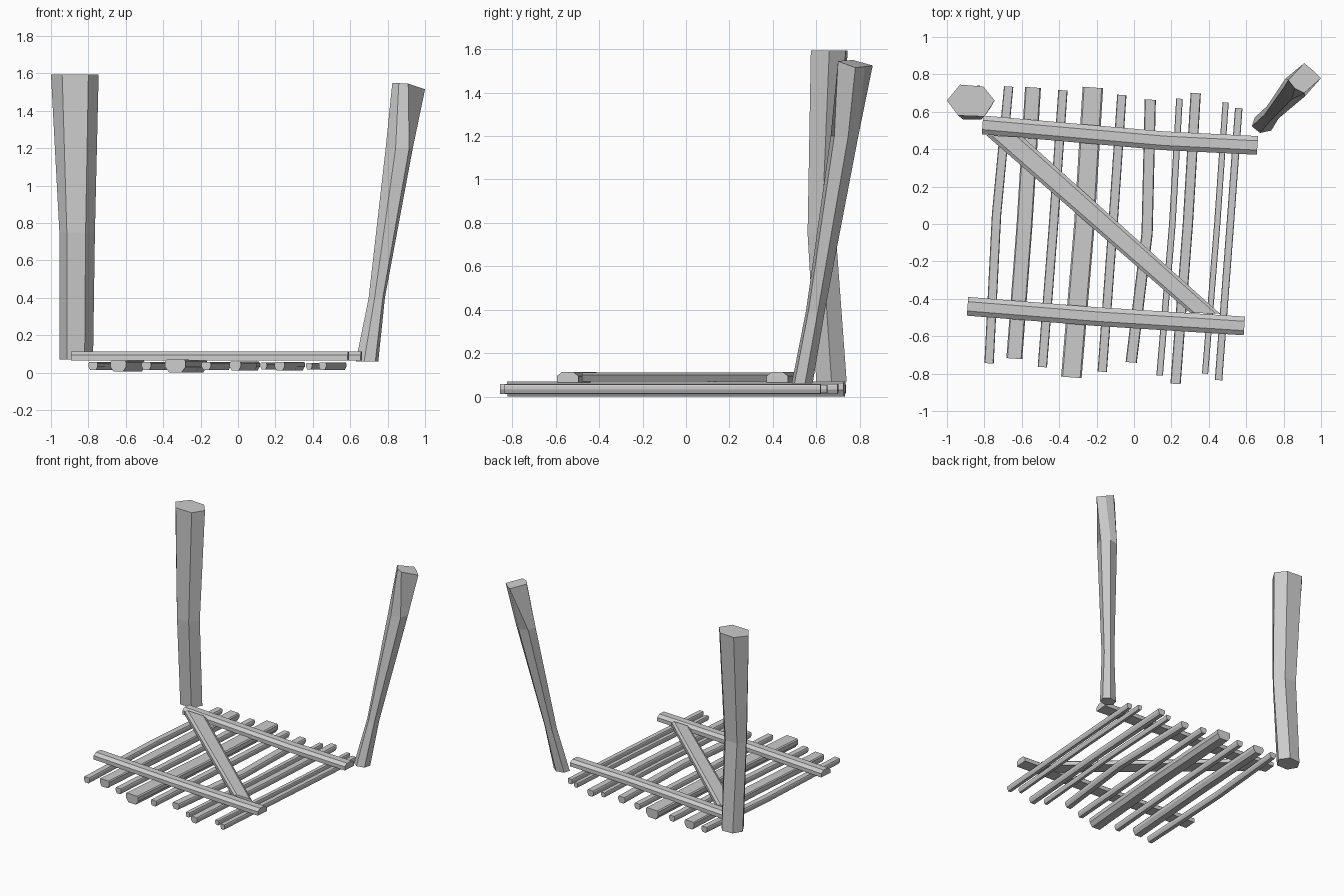
import bpy, bmesh
from math import cos, sin, pi, radians
from mathutils import Vector

if "Cube" in bpy.data.objects:
    bpy.data.objects.remove(bpy.data.objects["Cube"])


def loft(name, rings):
    """Skin a list of equal-length rings and cap both ends."""
    bm = bmesh.new()
    vs = [[bm.verts.new(p) for p in r] for r in rings]
    n = len(vs[0])
    for a, b in zip(vs, vs[1:]):
        for i in range(n):
            j = (i + 1) % n
            bm.faces.new((a[i], a[j], b[j], b[i]))
    bm.faces.new(vs[0][::-1])
    bm.faces.new(vs[-1])
    bmesh.ops.recalc_face_normals(bm, faces=bm.faces)
    me = bpy.data.meshes.new(name)
    bm.to_mesh(me)
    bm.free()
    ob = bpy.data.objects.new(name, me)
    bpy.context.collection.objects.link(ob)
    return ob


def board(name, path, profile):
    """Sweep a (side, z) profile along a flat xy path."""
    pts = [Vector(p) for p in path]
    d = (pts[-1] - pts[0]).normalized()
    side = Vector((-d.y, d.x))
    loft(name, [[(*(p + side * s), z) for s, z in profile] for p in pts])


def slat_profile(w, z0, z1):
    h, m = w / 2, z0 + (z1 - z0) * 0.45
    return [(-h, z1 - .008), (-h * .85, z1), (h * .85, z1), (h, z1 - .008),
            (h, m), (h * .6, z0), (-h * .6, z0), (-h, m)]


# Upright slats of the fallen gate: back end, bend, front end, width
slats = [
    ((-.67, .735), (-.735, .05), (-.775, -.745), .05),
    ((-.54, .73), (-.585, 0), (-.64, -.72), .085),
    ((-.38, .715), (-.43, 0), (-.49, -.765), .05),
    ((-.22, .73), (-.265, 0), (-.335, -.82), .11),
    ((-.065, .69), (-.112, 0), (-.17, -.79), .05),
    ((.087, .665), (.07, -.05), (-.015, -.74), .06),
    ((.243, .67), (.205, 0), (.137, -.81), .035),
    ((.33, .70), (.288, 0), (.222, -.855), .055),
    ((.49, .65), (.445, 0), (.38, -.80), .033),
    ((.56, .62), (.515, 0), (.452, -.835), .04),
]
for i, (a, b, c, w) in enumerate(slats):
    t = min(.07, .022 + .43 * w)
    board(f"gate_slat_{i + 1}", (a, b, c),
          slat_profile(w, .035 - t / 2, .035 + t / 2))

# Two cross rails with chamfered tops
rail = [(-.05, .066), (.05, .066), (.05, .095), (.025, .114), (-.025, .114), (-.05, .095)]
board("gate_back_rail", ((-.81, .53), (.16, .445), (.66, .42)), rail)
board("gate_front_rail", ((-.89, -.44), (-.2, -.495), (.59, -.545)), rail)

# Diagonal brace, ends cut along the rails
a, b = (-.79, .475), (-.595, .465)
c, d = (.30, -.475), (.46, -.48)


def brace_end(p, q):
    p, q = Vector(p), Vector(q)
    return [(*p.lerp(q, f), z) for f, z in
            ((0, .07), (1, .07), (1, .1), (.85, .112), (.15, .112), (0, .1))]


loft("gate_brace", [brace_end(a, b), brace_end(c, d)])

# Left post: irregular hexagon, pinched around the middle
top = [(-1, .66), (-.93, .745), (-.805, .735), (-.745, .66), (-.80, .575), (-.94, .58)]
mid = [(-.955, .625), (-.92, .69), (-.82, .69), (-.765, .625), (-.815, .56), (-.915, .56)]
low = [(-.955, .67), (-.915, .735), (-.825, .74), (-.775, .67), (-.82, .6), (-.915, .6)]
loft("left_post", [[(x, y, z) for x, y in r] for r, z in
                   ((low, .07), (mid, .75), (top, 1.595))])


# Right post: leaning, waisted, squarish at the tip
def hexagon(x, y, z, rx, ry):
    angles = [radians(15) + i * pi / 3 for i in range(6)]
    return [(x + rx * cos(t), y + ry * sin(t), z) for t in angles]


tip = [(1.0, .78, 1.515), (.955, .823, 1.52), (.91, .86, 1.525),
       (.825, .77, 1.55), (.86, .725, 1.548), (.91, .70, 1.545)]
loft("right_post", [hexagon(.69, .535, .06, .062, .05),
                    hexagon(.742, .597, .4, .045, .045),
                    hexagon(.862, .73, 1.2, .075, .066),
                    tip])
